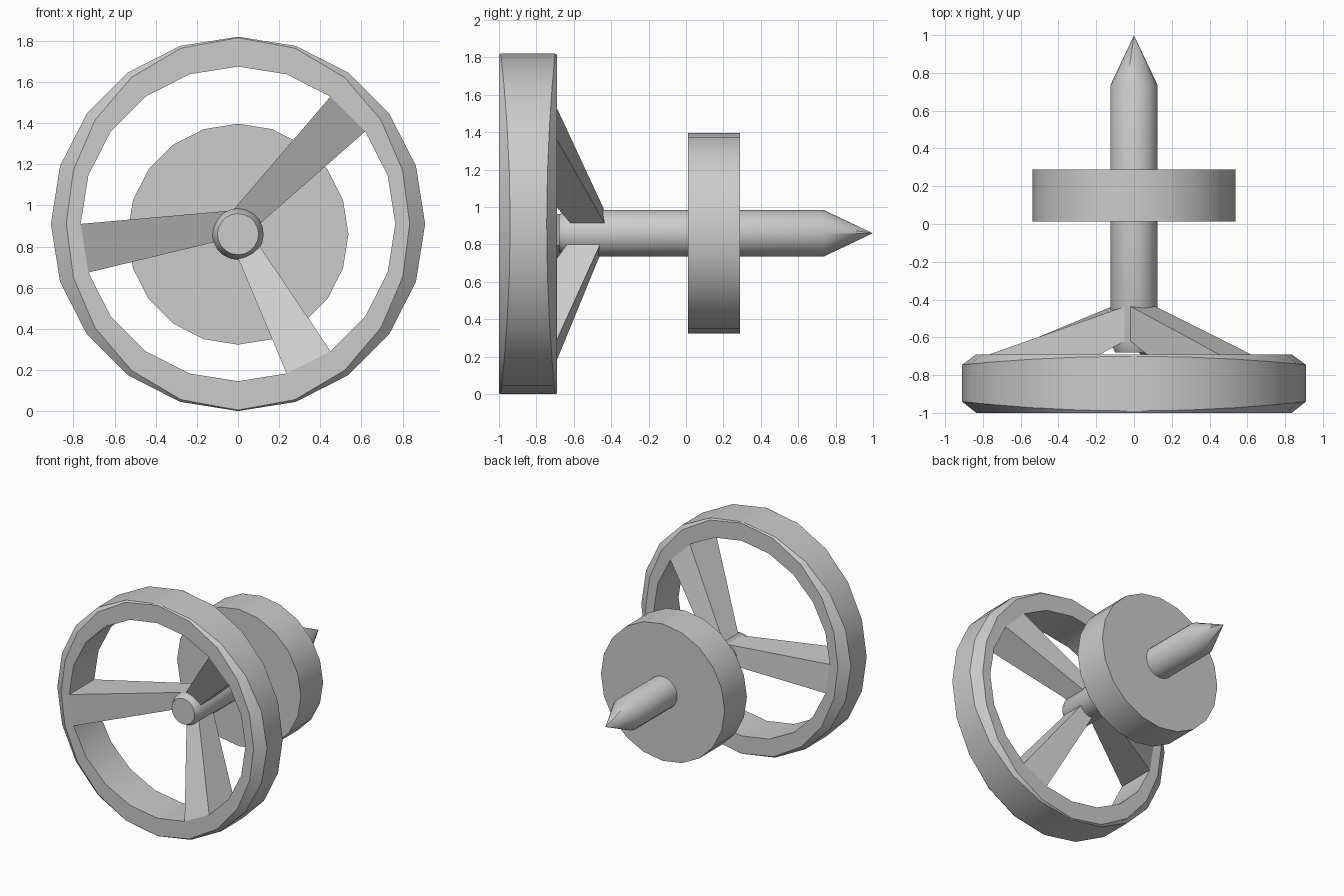
import bpy, bmesh
from math import sin, cos, radians, tau

if "Cube" in bpy.data.objects:
    bpy.data.objects.remove(bpy.data.objects["Cube"])

SIDES = 20
HUB_Z, RIM_Z = 0.86, 0.91
RIM_IN, RIM_OUT = 0.765, 0.91
FRONT, BACK = -1.0, -0.69


def finish(name, bm, smooth=True):
    bmesh.ops.recalc_face_normals(bm, faces=bm.faces)
    mesh = bpy.data.meshes.new(name)
    bm.to_mesh(mesh)
    bm.free()
    ob = bpy.data.objects.new(name, mesh)
    bpy.context.collection.objects.link(ob)
    if smooth:
        bpy.ops.object.select_all(action='DESELECT')
        bpy.context.view_layer.objects.active = ob
        ob.select_set(True)
        bpy.ops.object.shade_smooth_by_angle(angle=radians(30))
    return ob


def loft(name, rings, z, closed=False):
    """Skin rings around the Y axis; each ring maps an angle to (y, radius)."""
    bm = bmesh.new()
    loops = []
    for ring in rings:
        loop = []
        for i in range(SIDES):
            a = tau * i / SIDES
            y, r = ring(a)
            loop.append(bm.verts.new((r * sin(a), y, z + r * cos(a))))
        loops.append(loop)
    pairs = list(zip(loops, loops[1:]))
    if closed:
        pairs.append((loops[-1], loops[0]))
    else:
        bm.faces.new(loops[0])
        bm.faces.new(loops[-1])
    for p, q in pairs:
        for i in range(SIDES):
            j = (i + 1) % SIDES
            bm.faces.new((p[i], p[j], q[j], q[i]))
    bmesh.ops.remove_doubles(bm, verts=bm.verts, dist=0.0005)
    return finish(name, bm)


def lathe(name, profile):
    return loft(name, [lambda a, p=p: p for p in profile], HUB_Z)


# Rim: chamfer is wide at the sides and fades out at top and bottom
def side(a):
    return sin(a) ** 2


loft("rim", [
    lambda a: (FRONT, RIM_IN),
    lambda a: (FRONT, RIM_OUT - 0.005 - 0.07 * side(a)),
    lambda a: (FRONT + 0.01 + 0.05 * side(a), RIM_OUT),
    lambda a: (BACK - 0.01 - 0.045 * side(a), RIM_OUT),
    lambda a: (BACK, RIM_OUT - 0.005 - 0.07 * side(a)),
    lambda a: (BACK, RIM_IN),
], RIM_Z, closed=True)

# Shaft with chamfered front end and pointed tip
lathe("shaft", [(-0.68, 0.1), (-0.63, 0.125), (0.735, 0.125), (0.998, 0.0004)])

# Flat disc on the shaft
lathe("disc", [(0.012, 0.537), (0.288, 0.537)])


# Spokes: each grows from one inner rim segment to a smaller end at the hub
def spoke(name, angles, hub_ends, hub_y):
    bm = bmesh.new()
    outer, inner = [], []
    for deg, (hx, hz) in zip(angles, hub_ends):
        a = radians(deg)
        rim = (RIM_IN * sin(a), RIM_Z + RIM_IN * cos(a))
        for y_rim, y_hub in ((FRONT, hub_y[0]), (BACK, hub_y[1])):
            outer.append(bm.verts.new((rim[0], y_rim, rim[1])))
            inner.append(bm.verts.new((hx, y_hub, hz)))
    order = (0, 1, 3, 2)
    o, n = [outer[i] for i in order], [inner[i] for i in order]
    bm.faces.new(o)
    bm.faces.new(n)
    for i in range(4):
        j = (i + 1) % 4
        bm.faces.new((o[i], o[j], n[j], n[i]))
    finish(name, bm, smooth=False)


spoke("spoke_upper", (36, 54), ((-0.03, 0.97), (0.10, 0.905)), (-0.61, -0.43))
spoke("spoke_left", (252, 270), ((-0.10, 0.825), (-0.03, 0.975)), (-0.61, -0.43))
spoke("spoke_lower", (144, 162), ((0.10, 0.81), (-0.005, 0.755)), (-0.63, -0.455))
